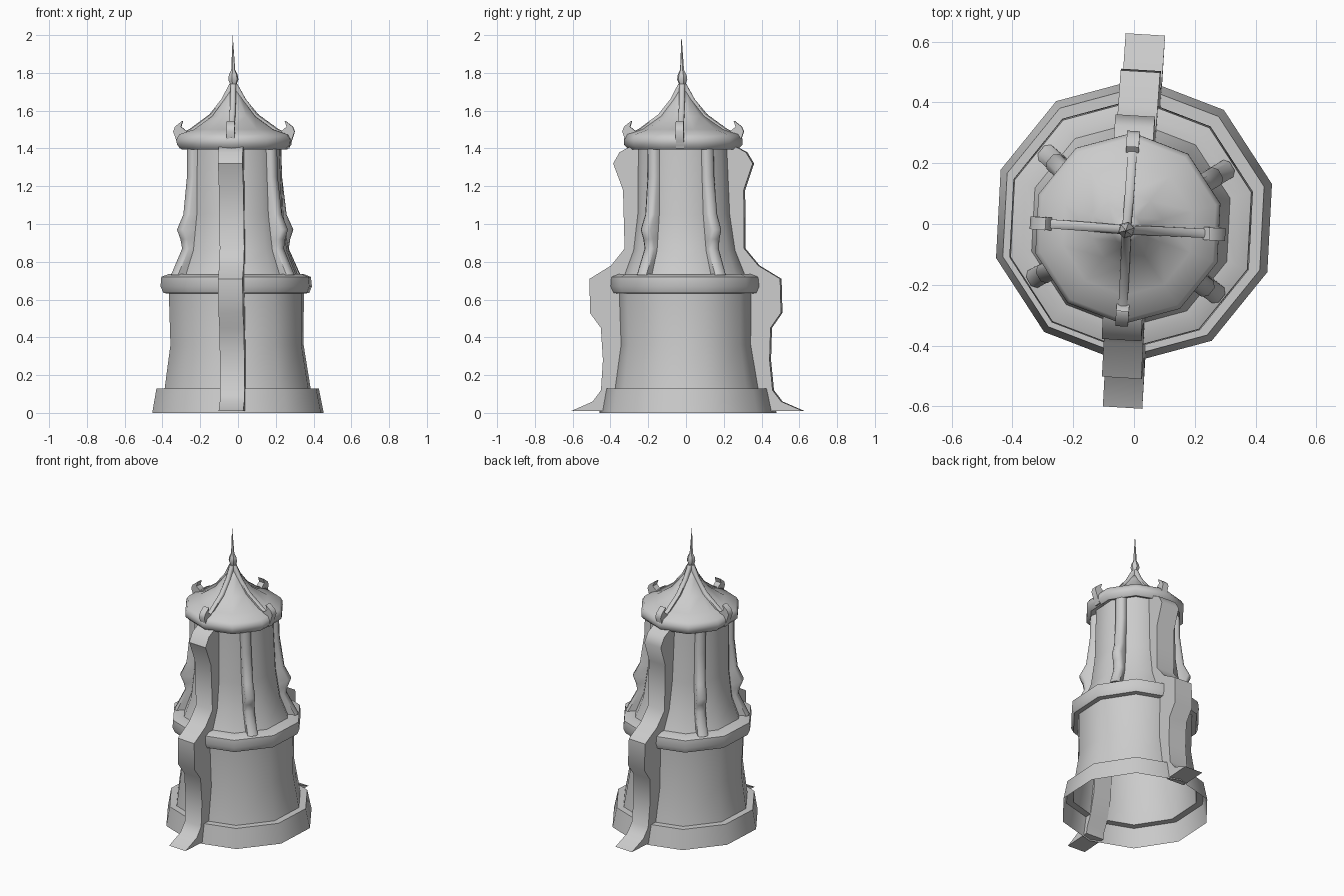
import bpy
import bmesh
from math import cos, sin, radians, tau
from mathutils import Vector

cube = bpy.data.objects.get("Cube")
if cube:
    bpy.data.objects.remove(cube, do_unlink=True)

stone = bpy.data.materials.new("grey stone")
stone.use_nodes = True
grey = (0.6, 0.6, 0.6, 1)
stone.diffuse_color = grey
stone.node_tree.nodes["Principled BSDF"].inputs["Base Color"].default_value = grey


def centre(z):
    """The tower leans a little as it rises."""
    return Vector((-0.014 * z, 0.01 - 0.017 * z, z))


def loft(name, rings, cap_ends, sharp_angle):
    """Bridge a list of closed point rings into one smooth-shaded object."""
    bm = bmesh.new()
    loops = [[bm.verts.new(p) for p in ring] for ring in rings]
    for low, high in zip(loops, loops[1:]):
        count = len(low)
        for i in range(count):
            j = (i + 1) % count
            bm.faces.new((low[i], low[j], high[j], high[i]))
    if cap_ends:
        bm.faces.new(loops[0][::-1])
        bm.faces.new(loops[-1])
    bmesh.ops.remove_doubles(bm, verts=bm.verts, dist=0.0001)
    bmesh.ops.recalc_face_normals(bm, faces=bm.faces)
    mesh = bpy.data.meshes.new(name)
    bm.to_mesh(mesh)
    bm.free()
    mesh.materials.append(stone)
    obj = bpy.data.objects.new(name, mesh)
    bpy.context.collection.objects.link(obj)
    bpy.ops.object.select_all(action="DESELECT")
    obj.select_set(True)
    bpy.context.view_layer.objects.active = obj
    bpy.ops.object.shade_smooth_by_angle(angle=radians(sharp_angle))
    return obj


def lathe(name, profile, sides, phase=15):
    """Turn a (radius, height) profile around the leaning axis."""
    rings = []
    for r, z in profile:
        angles = [radians(phase) + tau * i / sides for i in range(sides)]
        rings.append([centre(z) + Vector((r * cos(a), r * sin(a), 0)) for a in angles])
    return loft(name, rings, False, 46)


def fin(name, rows, width, angle, chamfer=0.0):
    """Upright strip on the tower; each row is outer radius, inner radius, height."""
    a = radians(angle)
    out, side = Vector((cos(a), sin(a), 0)), Vector((-sin(a), cos(a), 0))
    w = width / 2
    rings = []
    for outer, inner, z in rows:
        if chamfer:
            edge = outer - chamfer
            section = [(inner, -w), (edge, -w), (outer, -w / 2),
                       (outer, w / 2), (edge, w), (inner, w)]
        else:
            section = [(inner, -w), (outer, -w), (outer, w), (inner, w)]
        rings.append([centre(z) + out * r + side * t for r, t in section])
    return loft(name, rings, True, 50)


# Tower shell: plinth, lower wall, ledge, upper wall, eave and roof
lathe("tower_plinth_and_lower_wall",
      [(0.47, 0), (0.445, 0.13), (0.40, 0.13), (0.365, 0.36), (0.37, 0.64)], 10)
lathe("middle_ledge",
      [(0.36, 0.63), (0.40, 0.635), (0.415, 0.67), (0.41, 0.72), (0.37, 0.735),
       (0.32, 0.735)], 10)
lathe("upper_wall",
      [(0.34, 0.73), (0.29, 0.86), (0.265, 1.05), (0.255, 1.42)], 10)
lathe("roof",
      [(0.25, 1.41), (0.29, 1.395), (0.315, 1.42), (0.315, 1.45), (0.30, 1.475),
       (0.22, 1.5), (0.12, 1.57), (0.05, 1.66), (0, 1.74)], 10)

# Spike on the roof tip
lathe("finial",
      [(0, 1.71), (0.014, 1.73), (0.028, 1.765), (0.024, 1.79), (0.011, 1.815),
       (0, 2.0)], 6)

# Two tall wavy buttresses, front and back
buttress = [(0.615, 0.42, 0.01), (0.5, 0.41, 0.06), (0.455, 0.38, 0.12),
            (0.442, 0.34, 0.28), (0.45, 0.33, 0.45), (0.507, 0.33, 0.53),
            (0.505, 0.33, 0.71), (0.39, 0.29, 0.78), (0.317, 0.25, 0.87),
            (0.32, 0.22, 1.18), (0.37, 0.22, 1.32), (0.335, 0.22, 1.38),
            (0.26, 0.21, 1.42)]
for side, angle in (("front", 266.5), ("back", 86.5)):
    fin(side + "_buttress", buttress, 0.13, angle)

# Four slim ribs on the upper wall
rib = [(0.385, 0.31, 0.73), (0.315, 0.25, 0.87), (0.325, 0.24, 0.92),
       (0.345, 0.23, 0.97), (0.305, 0.23, 1.05), (0.28, 0.22, 1.25),
       (0.278, 0.22, 1.41)]
for i, angle in enumerate((30, 140, 209, 321)):
    fin(f"wall_rib_{i + 1}", rib, 0.065, angle, 0.015)

# Four roof ridges, each ending in an upturned hook
ridge = [(0.285, 0.22, 1.48), (0.235, 0.17, 1.503), (0.13, 0.08, 1.58),
         (0.065, 0.02, 1.66), (0.022, 0, 1.74)]
hook = [(0.29, 0.25, 1.4), (0.305, 0.25, 1.44), (0.322, 0.25, 1.49),
        (0.312, 0.28, 1.515), (0.275, 0.27, 1.545)]
for i in range(4):
    angle = 90 * i - 3.5
    fin(f"roof_ridge_{i + 1}", ridge, 0.03, angle, 0.008)
    fin(f"eave_hook_{i + 1}", hook, 0.042, angle)
